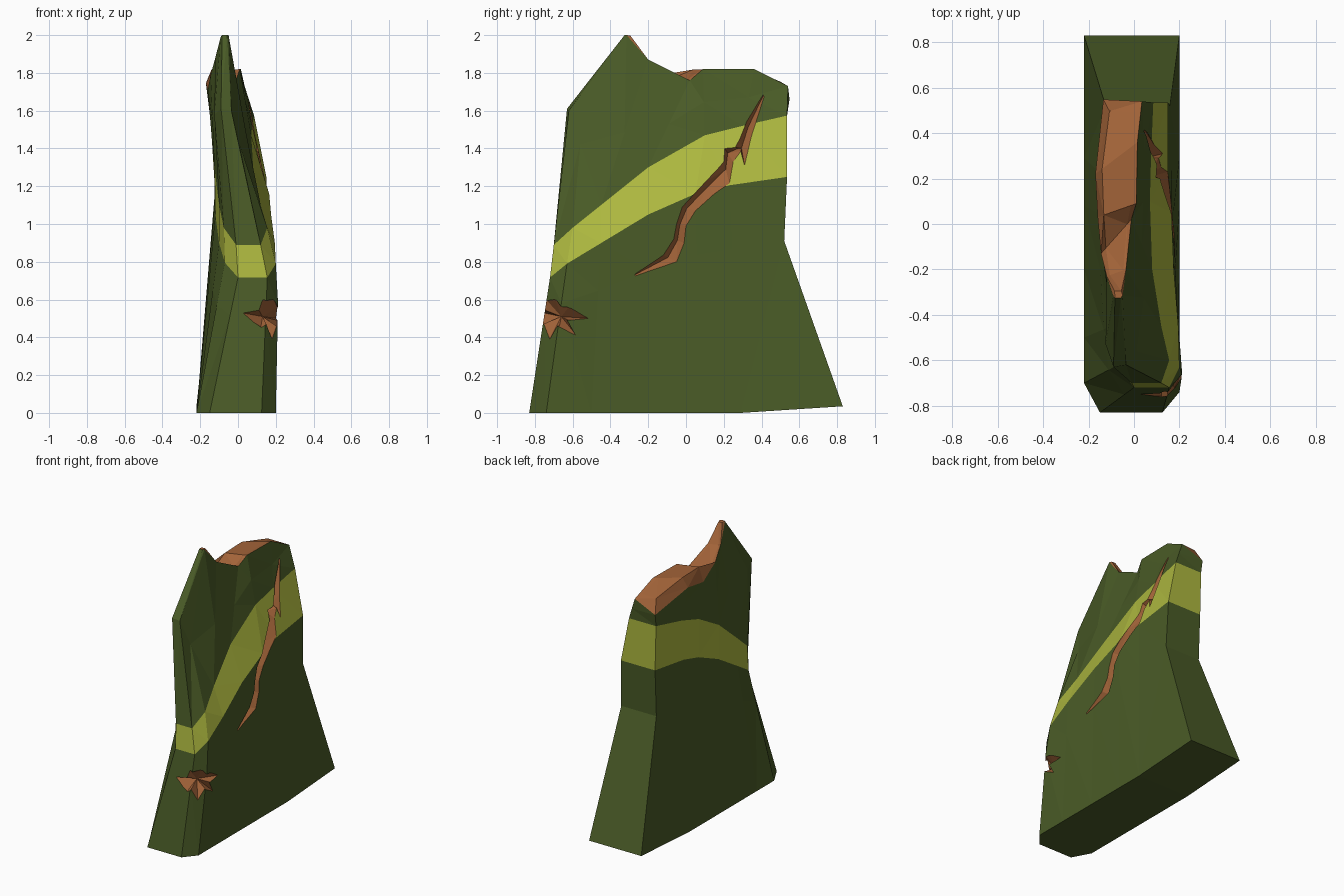
import bpy, bmesh
from mathutils import Vector
from mathutils.bvhtree import BVHTree

if "Cube" in bpy.data.objects:
    bpy.data.objects.remove(bpy.data.objects["Cube"])


def material(name, rgb):
    m = bpy.data.materials.new(name)
    m.diffuse_color = (*rgb, 1)
    m.use_nodes = True
    m.node_tree.nodes["Principled BSDF"].inputs["Base Color"].default_value = m.diffuse_color
    return m


MATS = [material("dark green", (0.068, 0.105, 0.020)),
        material("yellow green stripe", (0.42, 0.48, 0.05)),
        material("broken brown", (0.36, 0.125, 0.04))]


def make_object(name, bm):
    bmesh.ops.recalc_face_normals(bm, faces=bm.faces)
    me = bpy.data.meshes.new(name)
    bm.to_mesh(me)
    bm.free()
    for m in MATS:
        me.materials.append(m)
    ob = bpy.data.objects.new(name, me)
    bpy.context.collection.objects.link(ob)
    return ob


def interp(pts, t):
    for (a, va), (b, vb) in zip(pts, pts[1:]):
        if t <= b:
            return va + (vb - va) * (t - a) / (b - a)
    return pts[-1][1]


# Stripe heights along the length
LOW = [(-.74, .70), (-.63, .79), (-.2, 1.05), (.05, 1.16), (.23, 1.205), (.54, 1.25)]
HIGH = [(-.71, .88), (-.6, .98), (-.2, 1.30), (.1, 1.47), (.3, 1.52), (.54, 1.575)]

# Columns round the slab: base xy, stripe bottom xy, stripe top xy, rim xyz
RIGHT = [(.20, .83, .15, .535, .085, .535, .035, .54, 1.73),
         (.20, .29, .15, .23, .075, .30, .015, .36, 1.82),
         (.20, .08, .165, .05, .07, .10, .01, .09, 1.82),
         (.20, -.2, .175, -.2, .08, -.2, -.012, .02, 1.76),
         (.20, -.5, .195, -.45, .12, -.45, -.035, -.2, 1.87),
         (.20, -.74, .20, -.63, .155, -.6, -.05, -.315, 2.0)]
FRONT = [(.125, -.83, .155, -.72, .12, -.70, -.058, -.325, 2.0),
         (-.15, -.83, .0, -.72, -.01, -.70, -.084, -.325, 2.0)]
LEFT = [(-.22, -.70, -.07, -.62, -.075, -.6, -.092, -.315, 1.99),
        (-.22, -.5, -.10, -.45, -.10, -.45, -.12, -.23, 1.88),
        (-.22, -.2, -.12, -.2, -.125, -.2, -.145, -.13, 1.79),
        (-.22, .08, -.12, .03, -.138, .05, -.16, .03, 1.71),
        (-.22, .29, -.12, .2, -.14, .25, -.17, .22, 1.745),
        (-.22, .83, -.125, .535, -.133, .535, -.135, .548, 1.66)]
COLS = RIGHT + FRONT + LEFT
N = len(COLS)
MID = {0: (.158, .52, .91), 5: (.212, -.66, .58), N - 1: (-.125, .52, .91)}
SHOULDER = {5: (.01, -.56, 1.42), 6: (-.035, -.62, 1.60),
            7: (-.09, -.63, 1.61), 8: (-.125, -.53, 1.58)}

# Slab body lofted up the columns
bm = bmesh.new()
grid = []
for i, (bx, by, lx, ly, hx, hy, *rim) in enumerate(COLS):
    base = Vector((bx, by, .035 if by > .8 else 0))
    low = Vector((lx, ly, interp(LOW, ly)))
    high = Vector((hx, hy, interp(HIGH, hy)))
    top = Vector(rim)
    mid = Vector(MID.get(i, base.lerp(low, .72)))
    shoulder = Vector(SHOULDER.get(i, high.lerp(top, .5)))
    grid.append([bm.verts.new(p) for p in (base, mid, low, high, shoulder, top)])
for i in range(N):
    a, b = grid[i], grid[(i + 1) % N]
    for k in range(5):
        bm.faces.new((a[k], b[k], b[k + 1], a[k + 1])).material_index = int(k == 2)
bm.faces.new([c[0] for c in grid])

# Broken top: bevelled rim around an inner panel
R = [grid[i][5] for i in range(6)]
L = [grid[N - 1 - i][5] for i in range(6)]
inner = []
for i, (r, l) in enumerate(zip(R, L)):
    pr, pl = r.co.lerp(l.co, .14), r.co.lerp(l.co, .84)
    for p in (pr, pl):
        p.z = r.co.z + (.025 if i == 0 else -.002)
        p.y += {0: -.05, 5: .02}.get(i, 0)
    inner.append((bm.verts.new(pr), bm.verts.new(pl)))
caps = []
for i in range(5):
    (r0, l0), (r1, l1) = inner[i], inner[i + 1]
    caps += [(R[i], R[i + 1], r1, r0), (r0, r1, l1, l0), (l0, l1, L[i + 1], L[i])]
caps += [(R[0], inner[0][0], inner[0][1], L[0]),
         (R[5], grid[6][5], grid[7][5], L[5], inner[5][1], inner[5][0])]
for f in caps:
    bm.faces.new(f).material_index = 2
bmesh.ops.triangulate(bm, faces=bm.faces)
bmesh.ops.recalc_face_normals(bm, faces=bm.faces)
tree = BVHTree.FromBMesh(bm)
slab = make_object("broken_slab", bm)


def carve(name, bm):
    """Cut a brown-walled notch out of the slab."""
    for f in bm.faces:
        f.material_index = 2
    bmesh.ops.triangulate(bm, faces=bm.faces)
    cutter = make_object(name, bm)
    cutter.hide_render = True
    mod = slab.modifiers.new(name, 'BOOLEAN')
    mod.operation = 'DIFFERENCE'
    mod.solver = 'EXACT'
    mod.object = cutter
    bpy.context.view_layer.objects.active = slab
    bpy.ops.object.modifier_apply(modifier=name)
    bpy.data.objects.remove(cutter)


def on_right(y, z, out):
    hit = tree.ray_cast(Vector((1, y, z)), Vector((-1, 0, 0)))[0]
    return Vector((hit.x + out, y, z))


# Long crack on the right side: upper yz, lower yz along its length
CRACK = [(-.27, .735, -.268, .725), (-.12, .835, -.05, .80), (-.065, .92, -.01, .90),
         (-.05, 1.0, .0, .99), (-.02, 1.09, .05, 1.07), (.10, 1.22, .15, 1.16),
         (.20, 1.33, .23, 1.215), (.205, 1.40, .25, 1.33), (.26, 1.405, .29, 1.385),
         (.285, 1.45, .31, 1.31), (.32, 1.54, .345, 1.46), (.408, 1.685, .414, 1.675)]
bm = bmesh.new()
rings = []
for i, (yu, zu, yl, zl) in enumerate(CRACK):
    depth = .006 if i in (0, len(CRACK) - 1) else .04
    spine = on_right(yu + (yl - yu) * .35, zu + (zl - zu) * .35, -depth)
    pts = [on_right(yu, zu, .04), on_right(yu, zu, 0), spine,
           on_right(yl, zl, 0), on_right(yl, zl, .04)]
    rings.append([bm.verts.new(p) for p in pts])
for a, b in zip(rings, rings[1:]):
    for k in range(5):
        j = (k + 1) % 5
        bm.faces.new((a[k], a[j], b[j], b[k]))
bm.faces.new(rings[0])
bm.faces.new(rings[-1])
carve("side_crack", bm)

# Star-shaped chip in the front corner
CHIP = [(.02, -.755, .53), (.11, -.75, .545), (.13, -.74, .60), (.19, -.69, .60),
        (.208, -.62, .56), (.205, -.51, .50), (.207, -.62, .49), (.205, -.58, .41),
        (.203, -.67, .46), (.18, -.72, .39), (.15, -.757, .47), (.12, -.757, .45)]
bm = bmesh.new()
ring = [bm.verts.new(p) for p in CHIP]
for apex in ((.13, -.66, .51), (.27, -.85, .51)):
    tip = bm.verts.new(apex)
    for i, v in enumerate(ring):
        bm.faces.new((v, ring[(i + 1) % len(ring)], tip))
carve("corner_chip", bm)
